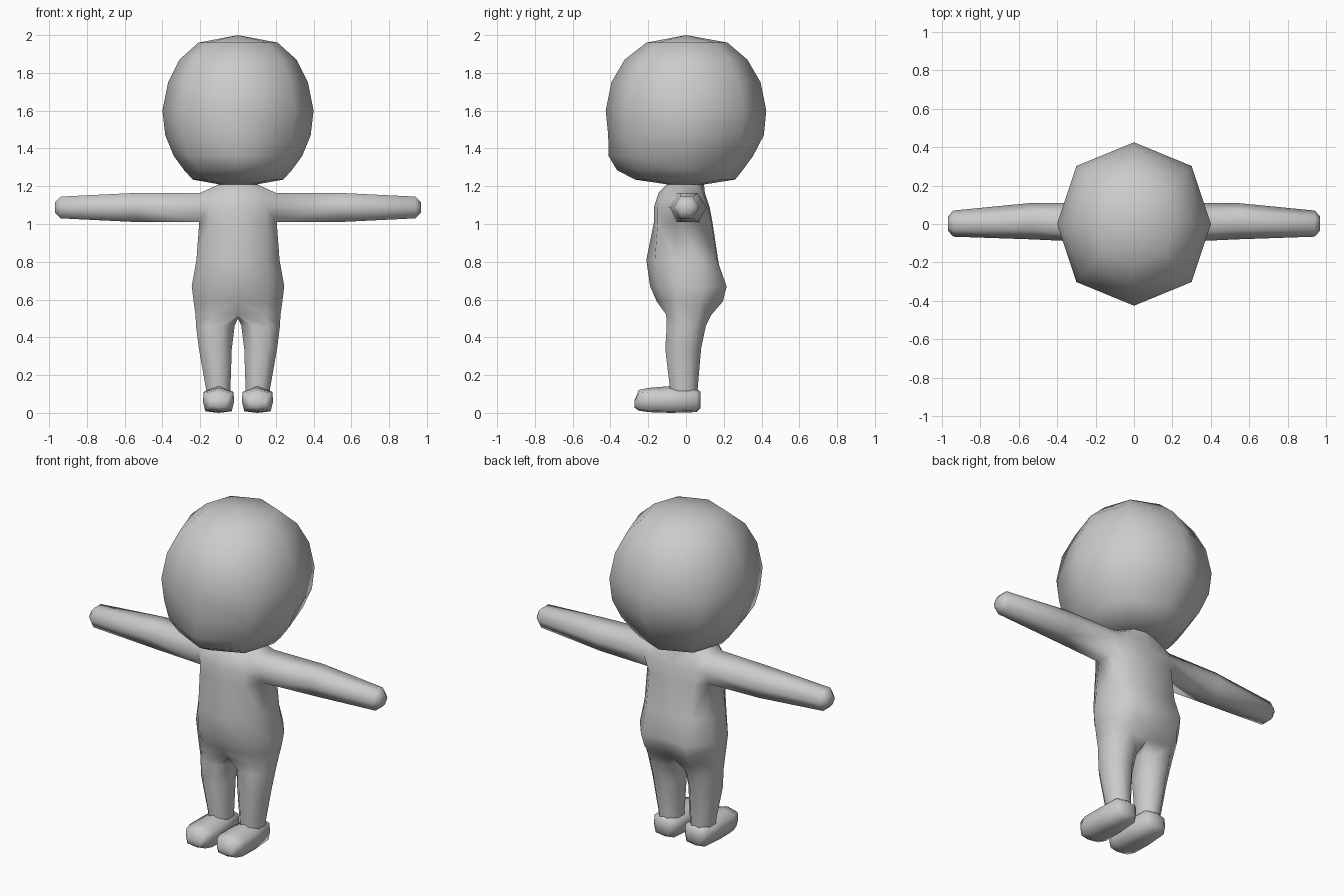
import bpy, bmesh

if "Cube" in bpy.data.objects:
    bpy.data.objects.remove(bpy.data.objects["Cube"])

grey = bpy.data.materials.new("plain grey")
grey.diffuse_color = (0.6, 0.6, 0.6, 1)
grey.use_nodes = True
grey.node_tree.nodes["Principled BSDF"].inputs["Base Color"].default_value = grey.diffuse_color


def bridge(bm, a, b, closed=True):
    n = len(a)
    for i in range(n if closed else n - 1):
        j = (i + 1) % n
        bm.faces.new((a[i], a[j], b[j], b[i]))


def ring(bm, pts):
    return [bm.verts.new(p) for p in pts]


def finish(bm, name, mirror=False):
    bmesh.ops.recalc_face_normals(bm, faces=bm.faces[:])
    for f in bm.faces:
        f.smooth = True
    me = bpy.data.meshes.new(name)
    bm.to_mesh(me)
    bm.free()
    me.materials.append(grey)
    ob = bpy.data.objects.new(name, me)
    bpy.context.collection.objects.link(ob)
    if mirror:
        m = ob.modifiers.new("mirror", 'MIRROR')
        m.merge_threshold = 0.001
    return ob


# head: eight-sided rings (z, half width, front depth, back depth)
bm = bmesh.new()
prev = None
for z, rx, f, b in ((1.96, .21, .21, .22), (1.87, .31, .325, .325), (1.75, .37, .395, .395),
                    (1.6, .4, .425, .425), (1.47, .385, .412, .412), (1.36, .34, .41, .355),
                    (1.285, .285, .365, .3), (1.235, .24, .27, .26), (1.21, .1, .1, .1)):
    k = .71
    dx = rx * .75
    cur = ring(bm, [(0, -f, z), (dx, -f * k, z), (rx, 0, z), (dx, b * k, z),
                    (0, b, z), (-dx, b * k, z), (-rx, 0, z), (-dx, -f * k, z)])
    if prev:
        bridge(bm, prev, cur)
    else:
        top = bm.verts.new((0, 0, 2))
        for i in range(8):
            bm.faces.new((top, cur[i], cur[(i + 1) % 8]))
    prev = cur
bm.faces.new(prev)
finish(bm, "head")

# torso half: rings running from front centre round the side to back centre
bm = bmesh.new()
rows = (
    (1.21, ((0, -.1), (.07, -.08), (.1, -.03), (.1, .04), (.07, .08), (0, .095))),
    (1.165, ((0, -.145), (.13, -.12), (.2, -.05), (.2, .06), (.13, .09), (0, .1))),
    (1.09, ((0, -.17), (.15, -.15), (.205, -.095), (.205, .11), (.15, .12), (0, .125))),
    (1.01, ((0, -.17), (.15, -.15), (.205, -.055), (.205, .075), (.15, .135), (0, .14))),
    (.81, ((0, -.21), (.15, -.165), (.22, -.06), (.22, .08), (.15, .165), (0, .17))),
    (.67, ((0, -.19), (.16, -.145), (.245, -.05), (.245, .09), (.15, .215), (0, .195))),
    (.59, ((0, -.155), (.15, -.12), (.235, -.05), (.235, .08), (.14, .195), (0, .165))),
    (.52, ((0, -.1), (.14, -.105), (.225, -.05), (.225, .065), (.14, .135), (0, .115))),
)
body = [ring(bm, [(x, y, z) for x, y in pts]) for z, pts in rows]
for r, (a, b) in enumerate(zip(body, body[1:])):
    for i in range(5):
        if not (i == 2 and r in (1, 2)):      # arm opening
            bm.faces.new((a[i], a[i + 1], b[i + 1], b[i]))

# arm: six-sided, pulled out of the opening
loop = [body[1][2], body[1][3], body[2][3], body[3][3], body[3][2], body[2][2]]
for x, f, b, lo, hi in ((.53, -.08, .11, 1.01, 1.165), (.94, -.066, .07, 1.03, 1.145),
                        (.968, -.035, .04, 1.06, 1.115)):
    c, w, m = (f + b) / 2, (b - f) / 4, (lo + hi) / 2
    cur = ring(bm, [(x, c - w, hi), (x, c + w, hi), (x, b, m),
                    (x, c + w, lo), (x, c - w, lo), (x, f, m)])
    bridge(bm, loop, cur)
    loop = cur
bm.faces.new(loop)

# leg: hip ring closed by the crotch edge, then eight-sided rings
loop = body[-1] + ring(bm, [(0, .04, .5), (0, -.04, .5)])
for z, i, o, f, b in ((.46, .018, .222, -.102, .105), (.34, .033, .207, -.11, .08),
                      (.13, .04, .17, -.085, .062), (.06, .04, .17, -.085, .06)):
    w, d = (o - i) * .29, (b - f) * .29
    cur = ring(bm, [(i + w, f, z), (o - w, f, z), (o, f + d, z), (o, b - d, z),
                    (o - w, b, z), (i + w, b, z), (i, b - d, z), (i, f + d, z)])
    bridge(bm, loop, cur)
    loop = cur
bm.faces.new(loop)
finish(bm, "body", True)

# feet: sections from heel to toe (y, half width, bottom, shoulder height, peak height)
bm = bmesh.new()
prev = None
for y, w, lo, sh, hi in ((.078, .045, .035, .1, .11), (.055, .072, .012, .115, .13),
                         (-.08, .08, .008, .112, .142), (-.2, .083, .012, .11, .132),
                         (-.25, .07, .02, .105, .122), (-.272, .045, .035, .06, .068)):
    c = .103
    cur = ring(bm, [(c - w * .85, y, lo), (c, y, lo - .008), (c + w * .85, y, lo),
                    (c + w, y, (lo + sh) / 2), (c + w * .95, y, sh), (c, y, hi),
                    (c - w * .95, y, sh), (c - w, y, (lo + sh) / 2)])
    if prev:
        bridge(bm, prev, cur)
    else:
        bm.faces.new(cur)
    prev = cur
bm.faces.new(prev)
finish(bm, "feet", True)
